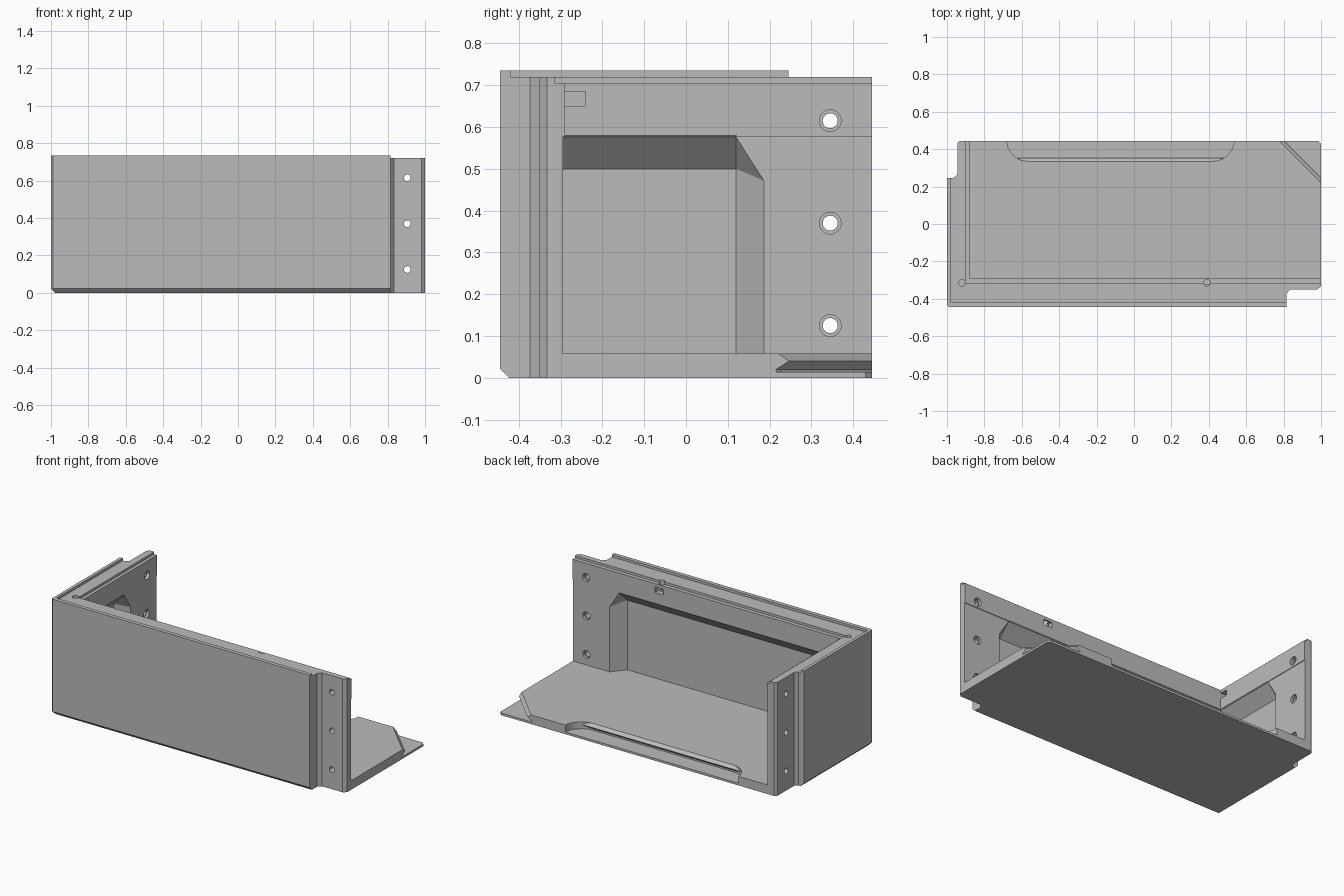
import bpy
import bmesh
from math import sin, cos, pi, radians
from mathutils import Matrix

if "Cube" in bpy.data.objects:
    bpy.data.objects.remove(bpy.data.objects["Cube"], do_unlink=True)

grey = bpy.data.materials.new("plain_grey")
grey.use_nodes = True
grey.diffuse_color = (0.5, 0.5, 0.5, 1)
grey.node_tree.nodes["Principled BSDF"].inputs["Base Color"].default_value = (0.5, 0.5, 0.5, 1)


def finish(name, bm):
    bmesh.ops.recalc_face_normals(bm, faces=bm.faces[:])
    mesh = bpy.data.meshes.new(name)
    bm.to_mesh(mesh)
    bm.free()
    mesh.materials.append(grey)
    ob = bpy.data.objects.new(name, mesh)
    bpy.context.collection.objects.link(ob)
    return ob


def prism(name, points, low, high, axis="Z", matrix=None):
    """Extrude a flat profile from low to high along an axis."""
    place = {"X": lambda u, v, w: (w, u, v),
             "Y": lambda u, v, w: (u, w, v),
             "Z": lambda u, v, w: (u, v, w)}[axis]
    bm = bmesh.new()
    rings = [[bm.verts.new(place(u, v, w)) for u, v in points] for w in (low, high)]
    for ring in rings:
        bm.faces.new(ring)
    n = len(points)
    for i in range(n):
        j = (i + 1) % n
        bm.faces.new((rings[0][i], rings[0][j], rings[1][j], rings[1][i]))
    if matrix:
        bm.transform(matrix)
    return finish(name, bm)


def box(name, x0, x1, y0, y1, z0, z1):
    return prism(name, [(x0, y0), (x1, y0), (x1, y1), (x0, y1)], z0, z1)


def arc(cx, cy, r, start, end, steps):
    angles = [radians(start + (end - start) * i / steps) for i in range(steps + 1)]
    return [(cx + r * cos(a), cy + r * sin(a)) for a in angles]


def rod(name, u, v, r, low, high, axis):
    return prism(name, arc(u, v, r, 0, 345, 23), low, high, axis)


def carve(target, cutter, operation="DIFFERENCE"):
    """Apply a boolean and throw the cutter away."""
    mod = target.modifiers.new("carve", "BOOLEAN")
    mod.operation = operation
    mod.solver = "EXACT"
    mod.object = cutter
    bpy.context.view_layer.objects.active = target
    bpy.ops.object.modifier_apply(modifier=mod.name)
    bpy.data.objects.remove(cutter, do_unlink=True)


# Solid block with the stepped outline of the two joint flanges
FLOOR, BACK = 0.058, 0.445
outline = [(-1, -0.435), (-0.99, -BACK), (0.815, -BACK), (0.815, -0.373),
           (0.835, -0.35), (0.98, -0.35), (1, -0.333), (1, 0.43), (0.985, BACK),
           (-0.93, BACK), (-0.945, 0.43), (-0.945, 0.265), (-0.963, 0.245), (-1, 0.245)]
shell = prism("corner_shell", outline, 0, 0.735)

# Main cavity, slightly wider below the top rail
carve(shell, box("cavity", -0.88, 2, -0.29, 2, FLOOR, 1))
carve(shell, box("pad_relief", -0.884, 2, -0.294, 2, FLOOR, 0.577))

# Stepped rim: outer lip, middle rim, inner ledge
carve(shell, box("rim_step", -0.98, 2, -0.42, 2, 0.72, 1))
carve(shell, box("ledge_step", -0.9, 2, -0.315, 2, 0.705, 1))

# Thin-wall pocket with sloped top and ends, leaving pads behind the flanges
deep = [(-0.955, 0.12), (-0.955, -0.375), (0.675, -0.375)]
pads = [(0.745, -0.29), (0.745, 0.19), (-0.88, 0.19)]
roof = [(-0.88, -0.29), (0.675, -0.29), (-0.88, 0.12)]
bm = bmesh.new()
for corners, heights in ((deep, (FLOOR, 0.5)), (pads, (FLOOR, 0.47)), (roof, (0.58,))):
    for x, y in corners:
        for z in heights:
            bm.verts.new((x, y, z))
hull = bmesh.ops.convex_hull(bm, input=bm.verts[:])
bmesh.ops.dissolve_limit(bm, angle_limit=0.01, verts=bm.verts[:], edges=bm.edges[:])
carve(shell, finish("pocket", bm))

# Bottom chamfers along the outer faces
for axis, edge in (("X", -BACK), ("Y", -1)):
    wedge = [(edge - 0.02, -0.02), (edge + 0.042, -0.02), (edge - 0.02, 0.042)]
    carve(shell, prism("bottom_chamfer", wedge, -2, 2, axis))

# Undercut profile shared by the corner notch and the rear recess
undercut = [(0, 0.1), (0, FLOOR), (0.018, 0.04), (-0.004, 0.02),
            (-0.004, 0.014), (0.4, 0.014), (0.4, 0.1)]

# Diagonal notch on the free floor corner
turn = Matrix.Translation((0.888, 0.333, 0)) @ Matrix.Rotation(-pi / 4, 4, "Z")
carve(shell, prism("corner_notch", undercut, -0.4, 0.4, "X", turn))

# Rear recess with round ends
plan = ([(-0.68, 0.6)] + arc(-0.565, 0.45, 0.115, 180, 270, 12)
        + arc(0.42, 0.45, 0.115, 270, 360, 12) + [(0.535, 0.6)])
recess = prism("rear_recess", plan, 0.005, 0.09)
carve(recess, prism("recess_profile", undercut, -1, 1, "X",
                    Matrix.Translation((0, 0.335, 0))), "INTERSECT")
carve(shell, recess)

# Bolt holes, countersunk on the inside
for z in (0.125, 0.37, 0.615):
    carve(shell, rod("front_bolt", 0.905, z, 0.018, -0.5, -0.2, "Y"))
    carve(shell, rod("front_sink", 0.905, z, 0.026, -0.31, -0.2, "Y"))
    carve(shell, rod("side_bolt", 0.345, z, 0.018, -1.1, -0.8, "X"))
    carve(shell, rod("side_sink", 0.345, z, 0.026, -0.9, -0.8, "X"))

# Pin holes in the rim and the small slots that reach them
for x in (-0.92, 0.39):
    carve(shell, rod("pin_hole", x, -0.315, 0.018, 0.66, 1, "Z"))
carve(shell, box("front_slot", 0.36, 0.42, -0.32, -0.2, 0.65, 0.685))
carve(shell, box("side_slot", -0.92, -0.8, -0.289, -0.24, 0.65, 0.685))

# Smooth the round holes, keep the edges sharp
bpy.ops.object.select_all(action="DESELECT")
shell.select_set(True)
bpy.context.view_layer.objects.active = shell
bpy.ops.object.shade_smooth_by_angle(angle=radians(25))
